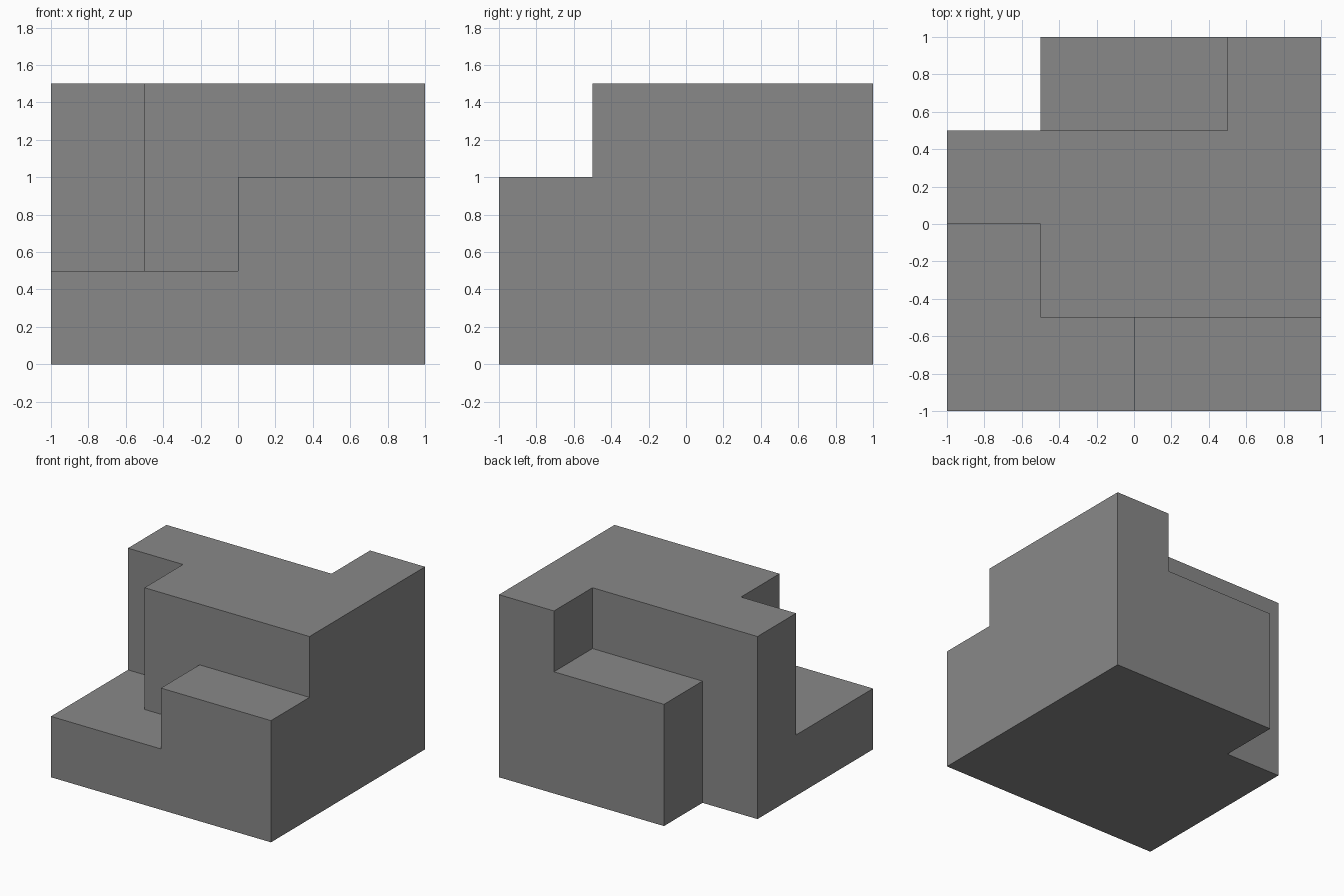
import bpy
from mathutils import Vector

cube = bpy.data.objects.get("Cube")
if cube:
    bpy.data.objects.remove(cube, do_unlink=True)

grey = bpy.data.materials.new("plain grey")
grey.use_nodes = True
colour = (0.25, 0.25, 0.25, 1)
grey.diffuse_color = colour
for node in grey.node_tree.nodes:
    if node.type == 'BSDF_PRINCIPLED':
        node.inputs["Base Color"].default_value = colour


def box(name, low, high):
    """Box between two opposite corners."""
    low, high = Vector(low), Vector(high)
    bpy.ops.mesh.primitive_cube_add(size=1, location=(low + high) / 2)
    obj = bpy.context.object
    obj.name = name
    obj.scale = high - low
    bpy.ops.object.transform_apply(location=True, rotation=True, scale=True)
    return obj


# Solid block that every step is cut from
block = box("stepped_block", (-1, -1, 0), (1, 1, 1.5))
block.data.materials.append(grey)

# Cutters reach past the block (E) so that no faces coincide
E = 1.2
T = 1.7
cuts = {
    "back_corner_cutter": ((-E, 0.5, -0.2), (-0.5, E, T)),
    "back_ledge_cutter": ((-E, 0.5, 1), (0.5, E, T)),
    "front_ledge_cutter": ((-E, -E, 1), (E, -0.5, T)),
    "front_step_cutter": ((-E, -E, 0.5), (0, -0.5, T)),
    "side_step_cutter": ((-E, -E, 0.5), (-0.5, 0, T)),
}
for name, (low, high) in cuts.items():
    cutter = box(name, low, high)
    cutter.hide_render = True
    bpy.context.view_layer.objects.active = block
    mod = block.modifiers.new(name, 'BOOLEAN')
    mod.operation = 'DIFFERENCE'
    mod.solver = 'EXACT'
    mod.object = cutter
    bpy.ops.object.modifier_apply(modifier=name)
    bpy.data.objects.remove(cutter, do_unlink=True)

for poly in block.data.polygons:
    poly.material_index = 0
    poly.use_smooth = False
